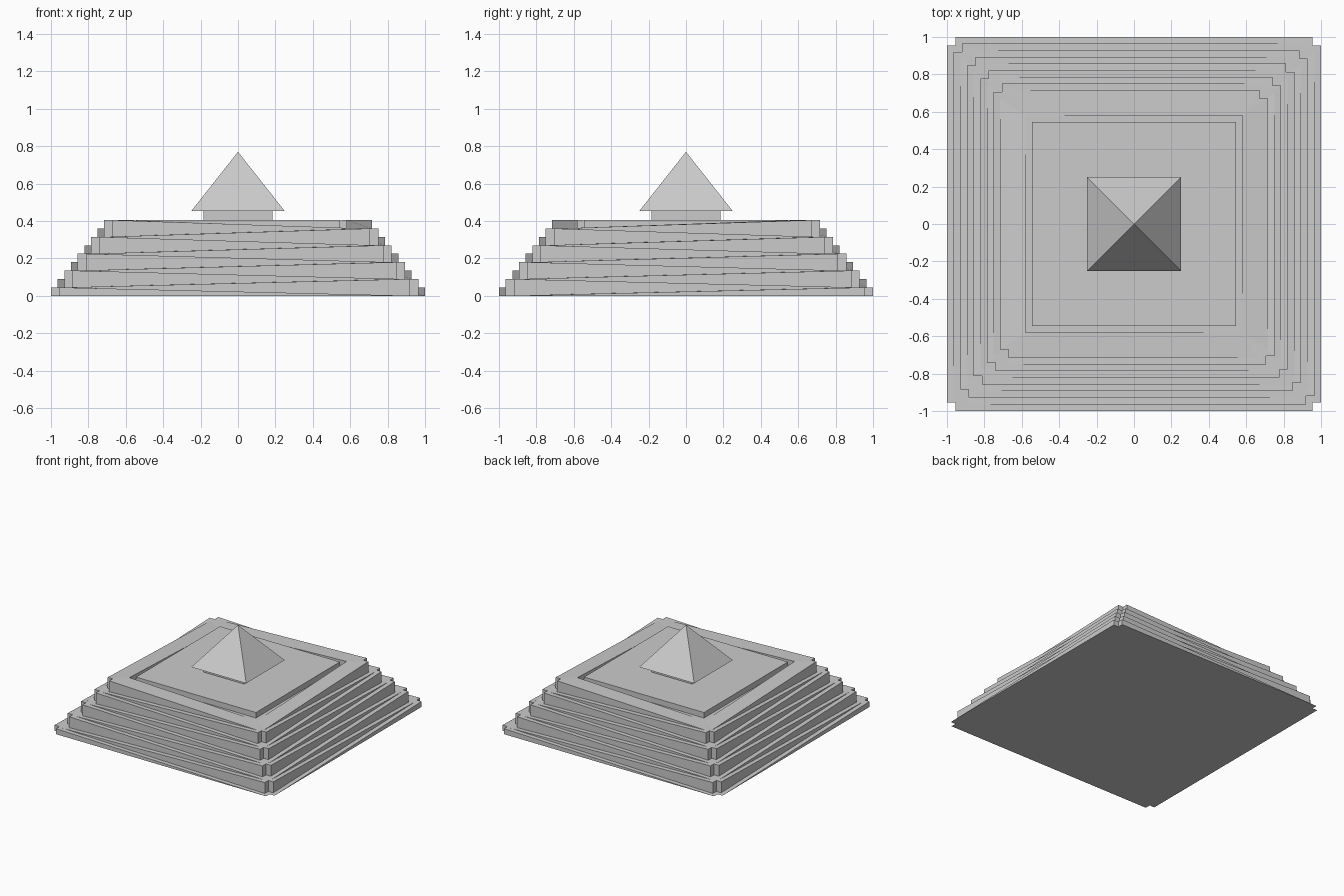
import bpy
import bmesh
from mathutils import Vector

cube = bpy.data.objects.get("Cube")
if cube:
    bpy.data.objects.remove(cube)

TIERS = 9
STEP = 0.045          # rise of one tier
INSET = 0.0356        # setback of one tier
NOTCH = 0.045         # square cut at each corner
WIDTH = 0.135         # width of a tier ring
CORNERS = [(1, 1), (-1, 1), (-1, -1), (1, -1)]

stone = bpy.data.materials.new("grey stone")
stone.use_nodes = True
colour = (0.6, 0.6, 0.6, 1)
stone.diffuse_color = colour
stone.node_tree.nodes["Principled BSDF"].inputs["Base Color"].default_value = colour


def finish(name, bm):
    bmesh.ops.recalc_face_normals(bm, faces=bm.faces)
    mesh = bpy.data.meshes.new(name)
    bm.to_mesh(mesh)
    bm.free()
    mesh.materials.append(stone)
    obj = bpy.data.objects.new(name, mesh)
    bpy.context.collection.objects.link(obj)


def block(name, half, low, high):
    bm = bmesh.new()
    bmesh.ops.create_cube(bm, size=1)
    for v in bm.verts:
        v.co = Vector((v.co.x * 2 * half, v.co.y * 2 * half,
                       high if v.co.z > 0 else low))
    finish(name, bm)


def tier_ring(k):
    """Notched square ring whose opposite corners rise and dip in turn."""
    r = 1 - INSET * (k - 1)
    n = r - NOTCH
    low = max(0, (k - 2) * STEP)
    bm = bmesh.new()

    def corner(sx, sy, z):
        cut = [(r, n), (n, n), (n, r)] if sx * sy > 0 else [(n, r), (n, n), (r, n)]
        pts = cut + [(r - WIDTH, r - WIDTH)]
        return [bm.verts.new((sx * x, sy * y, z)) for x, y in pts]

    tops, bottoms = [], []
    for sx, sy in CORNERS:
        raised = (sx * sy > 0) == (k % 2 == 1)
        tops.append(corner(sx, sy, (k if raised else k - 1) * STEP))
        bottoms.append(corner(sx, sy, low))

    for i in range(4):
        j = (i + 1) % 4
        for level in (tops, bottoms):
            bm.faces.new(level[i])
            bm.faces.new((level[i][2], level[j][0], level[j][3], level[i][3]))
        # notch walls, outer wall and inner wall
        a, b, c, d = tops[i], bottoms[i], tops[j], bottoms[j]
        for s in (0, 1):
            bm.faces.new((a[s], a[s + 1], b[s + 1], b[s]))
        bm.faces.new((a[2], c[0], d[0], b[2]))
        bm.faces.new((a[3], c[3], d[3], b[3]))
    finish(f"tier_{k}", bm)


# Stepped rings
for level in range(1, TIERS + 1):
    tier_ring(level)

# Solid core, with a sunken channel between it and the top ring
top = TIERS * STEP
block("base_fill", 0.87, 0, STEP / 2)
block("channel_floor", 0.585, 0, top - STEP)
block("platform", 0.545, 0, top)

# Shrine
block("shrine_wall", 0.185, top, 0.46)
bm = bmesh.new()
rim = [bm.verts.new((0.25 * x, 0.25 * y, 0.453)) for x, y in CORNERS]
tip = bm.verts.new((0, 0, 0.77))
bm.faces.new(rim)
for i in range(4):
    bm.faces.new((rim[i], rim[(i + 1) % 4], tip))
finish("shrine_roof", bm)
